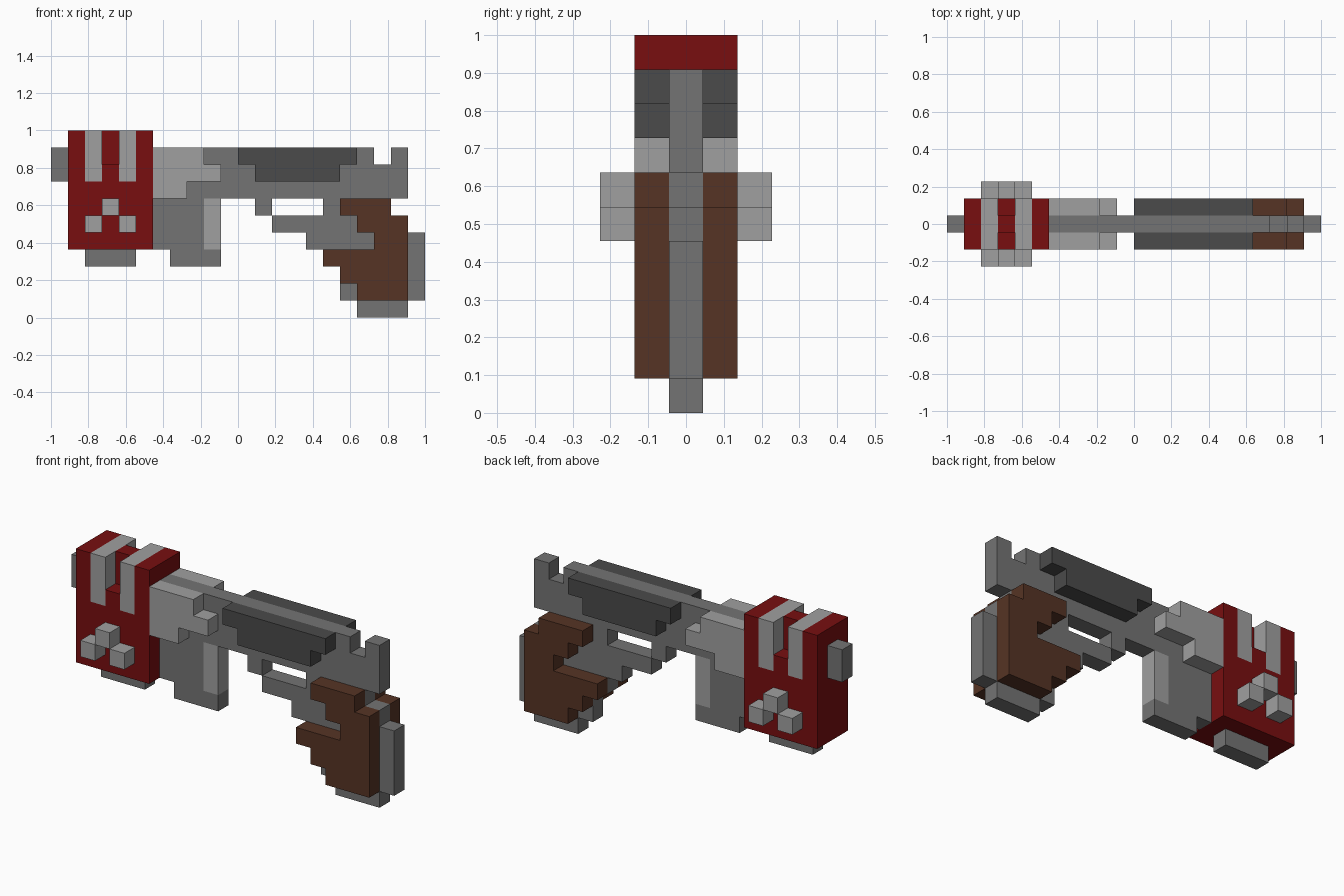
import bpy
import bmesh
from mathutils import Matrix

U = 1 / 11  # size of one block

if "Cube" in bpy.data.objects:
    bpy.data.objects.remove(bpy.data.objects["Cube"], do_unlink=True)


def material(name, rgb):
    m = bpy.data.materials.new(name)
    m.use_nodes = True
    m.diffuse_color = (*rgb, 1)
    m.node_tree.nodes["Principled BSDF"].inputs["Base Color"].default_value = (*rgb, 1)
    return m


light = material("light_grey", (0.352, 0.352, 0.352))
mid = material("mid_grey", (0.174, 0.174, 0.174))
dark = material("dark_grey", (0.069, 0.069, 0.069))
brown = material("brown", (0.093, 0.034, 0.018))
red = material("red", (0.188, 0.0045, 0.005))


def blocks(name, mat, y0, y1, rows, mirror=False):
    """Join boxes given as (x0, x1, z0, z1) in blocks, all from y0 to y1."""
    bm = bmesh.new()
    spans = [(y0, y1), (-y1, -y0)] if mirror else [(y0, y1)]
    for a, b in spans:
        for x0, x1, z0, z1 in rows:
            centre = ((x0 + x1) / 2 * U, (a + b) / 2 * U, (z0 + z1) / 2 * U)
            size = ((x1 - x0) * U, (b - a) * U, (z1 - z0) * U, 1)
            bmesh.ops.create_cube(bm, size=1, matrix=Matrix.Translation(centre) @ Matrix.Diagonal(size))
    mesh = bpy.data.meshes.new(name)
    bm.to_mesh(mesh)
    bm.free()
    mesh.materials.append(mat)
    ob = bpy.data.objects.new(name, mesh)
    bpy.context.collection.objects.link(ob)


def core(name, rows, mat=mid):
    blocks(name, mat, -.5, .5, rows)


def sides(name, mat, rows):
    blocks(name, mat, .5, 1.5, rows, mirror=True)


# Central frame, one block thick
core("muzzle", [(-11, -10, 8, 10)])
core("receiver", [(-5, 8, 9, 10), (-5, 10, 7, 9)])
core("hammer", [(9, 10, 9, 10)])
core("trigger", [(1, 2, 6, 7)])
core("trigger_guard", [(5, 9, 6, 7), (2, 10, 5, 6), (4, 10, 4, 5)])
core("grip_core", [(5, 10, 3, 4), (6, 10, 1, 3), (7, 10, 0, 1)])
core("grip_backstrap", [(10, 11, 1, 5)])
core("foregrip", [(-5, -2, 4, 7), (-4, -1, 3, 4)])
core("foregrip_strip", [(-2, -1, 4, 7)], light)
core("front_base_plate", [(-9, -6, 3, 4)])

# Paired side plates
sides("barrel_collar", light, [(-5, -2, 9, 10), (-5, -1, 8, 9), (-5, -3, 7, 8)])
sides("slide_plates", dark, [(0, 7, 9, 10), (1, 6, 8, 9)])
sides("grip_panels", brown, [(6, 9, 6, 7), (7, 10, 5, 6), (8, 10, 4, 5),
                             (5, 10, 3, 4), (6, 10, 2, 3), (7, 10, 1, 2)])

# Front housing with notched middle and two stripes over the top
blocks("front_housing", red, -1.5, 1.5,
       [(-10, -5, 4, 8), (-10, -9, 8, 11), (-8, -7, 8, 9), (-6, -5, 8, 11)])
core("housing_notch_core", [(-8, -7, 9, 11)], red)
blocks("housing_stripes", light, -1.5, 1.5, [(x, x + 1, 8, 11) for x in (-9, -7)])
blocks("housing_studs", light, 1.5, 2.5,
       [(-9, -8, 5, 6), (-7, -6, 5, 6), (-8, -7, 6, 7)], mirror=True)
